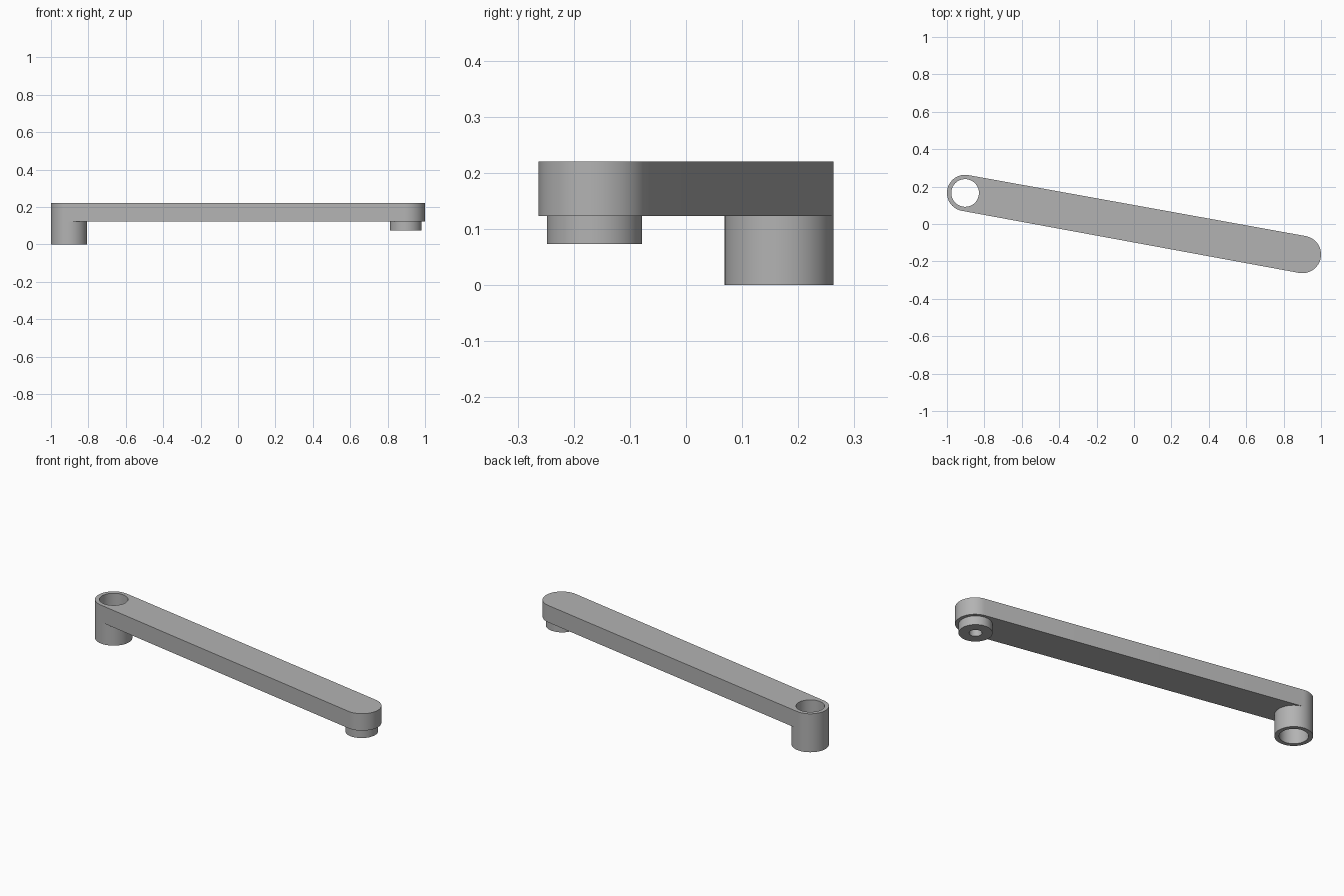
import bpy, bmesh, math
from mathutils import Vector

cube = bpy.data.objects.get("Cube")
if cube:
    bpy.data.objects.remove(cube, do_unlink=True)

SEGMENTS = 64
PIVOT, PIVOT_R = Vector((-0.903, 0.166)), 0.097   # hollow end
TIP, TIP_R = Vector((0.9, -0.163)), 0.1           # end with the peg
HOLE_R = 0.074
BOTTOM, TOP = 0.123, 0.22

grey = bpy.data.materials.new("plain_grey")
grey.use_nodes = True
colour = (0.45, 0.45, 0.45, 1)
grey.diffuse_color = colour
grey.node_tree.nodes["Principled BSDF"].inputs["Base Color"].default_value = colour


def finish(bm, name):
    bmesh.ops.recalc_face_normals(bm, faces=bm.faces)
    mesh = bpy.data.meshes.new(name)
    bm.to_mesh(mesh)
    bm.free()
    mesh.materials.append(grey)
    obj = bpy.data.objects.new(name, mesh)
    bpy.context.collection.objects.link(obj)
    bpy.ops.object.select_all(action="DESELECT")
    obj.select_set(True)
    bpy.context.view_layer.objects.active = obj
    bpy.ops.object.shade_smooth_by_angle(angle=math.radians(35))
    return obj


def arc(centre, radius, start, sweep, count):
    return [centre + radius * Vector((math.cos(start + sweep * i / count),
                                      math.sin(start + sweep * i / count)))
            for i in range(count + 1)]


def loop_edges(bm, points, z):
    verts = [bm.verts.new((p.x, p.y, z)) for p in points]
    return [bm.edges.new((v, verts[(i + 1) % len(verts)])) for i, v in enumerate(verts)]


def lathe(name, centre, profile):
    """Turn a (radius, height) profile around a vertical axis."""
    bm = bmesh.new()
    verts = [bm.verts.new((centre.x + r, centre.y, z)) for r, z in profile]
    edges = [bm.edges.new(pair) for pair in zip(verts, verts[1:])]
    bmesh.ops.spin(bm, geom=verts + edges, cent=(centre.x, centre.y, 0), axis=(0, 0, 1),
                   angle=math.tau, steps=SEGMENTS, use_merge=True)
    bmesh.ops.remove_doubles(bm, verts=bm.verts, dist=0.0001)
    return finish(bm, name)


# Long bar: rounded outline with a round hole, extruded upward
along = TIP - PIVOT
heading = math.atan2(along.y, along.x)
lean = math.acos((PIVOT_R - TIP_R) / along.length)   # tangent direction of the sides
outline = arc(TIP, TIP_R, heading - lean, 2 * lean, SEGMENTS // 2)
outline += arc(PIVOT, PIVOT_R, heading + lean, math.tau - 2 * lean, SEGMENTS // 2)
hole = arc(PIVOT, HOLE_R, 0, math.tau, SEGMENTS)[:-1]

bm = bmesh.new()
rims = loop_edges(bm, outline, BOTTOM) + loop_edges(bm, hole, BOTTOM)
bmesh.ops.triangle_fill(bm, edges=rims, use_beauty=True, use_dissolve=False)
raised = bmesh.ops.extrude_face_region(bm, geom=bm.faces[:], use_keep_orig=True)
bmesh.ops.translate(bm, vec=(0, 0, TOP - BOTTOM),
                    verts=[g for g in raised["geom"] if isinstance(g, bmesh.types.BMVert)])
finish(bm, "arm_bar")

# Hollow collar below the pivot end
lathe("pivot_collar", PIVOT, [(PIVOT_R, BOTTOM), (PIVOT_R, 0), (HOLE_R, 0), (HOLE_R, BOTTOM)])

# Short peg with a blind screw hole below the tip
lathe("tip_peg", TIP - Vector((0.003, 0)),
      [(0.085, BOTTOM), (0.085, 0.073), (0.032, 0.073), (0.032, 0.115), (0, 0.115)])
